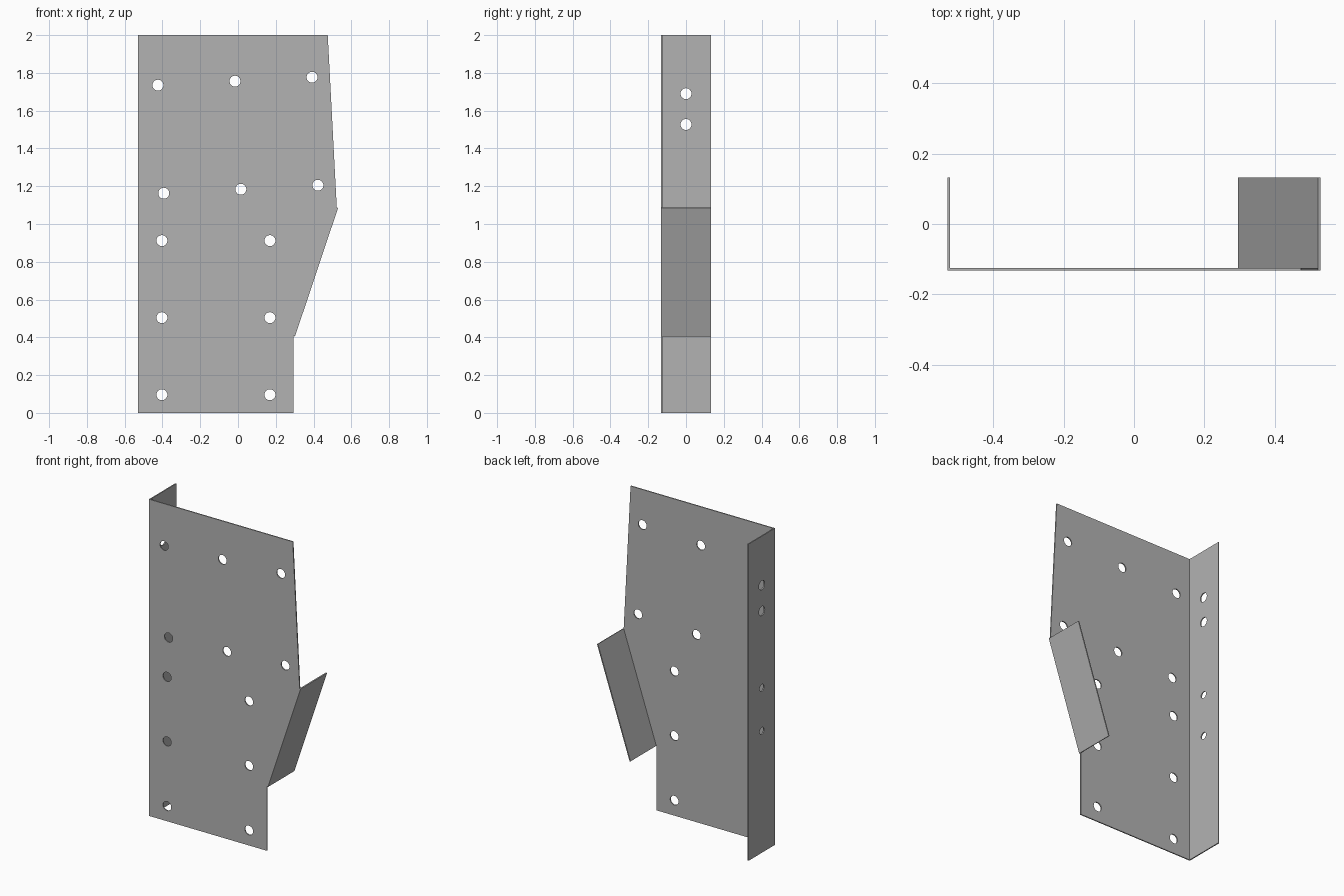
import bpy, bmesh
from math import sin, cos, tau
from mathutils import Matrix, Vector

if "Cube" in bpy.data.objects:
    bpy.data.objects.remove(bpy.data.objects["Cube"], do_unlink=True)

steel = bpy.data.materials.new("grey_steel")
steel.use_nodes = True
grey = (0.45, 0.45, 0.45, 1)
steel.diffuse_color = grey
steel.node_tree.nodes["Principled BSDF"].inputs["Base Color"].default_value = grey

T = 0.007       # sheet thickness
D = 0.132       # half depth of the bracket
W = 0.53        # half width of the bracket


def sheet(name, outline, holes, origin, u, v):
    """Flat sheet: filled outline with round holes, thickened along u x v."""
    curve = bpy.data.curves.new(name, "CURVE")
    curve.dimensions = "2D"
    curve.fill_mode = "BOTH"
    curve.extrude = T / 2
    loops = [outline]
    for a, b, r in holes:
        loops.append([(a + r * cos(tau * i / 32), b + r * sin(tau * i / 32))
                      for i in range(32)])
    for loop in loops:
        spline = curve.splines.new("POLY")
        spline.points.add(len(loop) - 1)
        for point, (a, b) in zip(spline.points, loop):
            point.co = (a, b, 0, 1)
        spline.use_cyclic_u = True

    # Turn the filled curve into a clean mesh
    temp = bpy.data.objects.new(name + "_profile", curve)
    bpy.context.collection.objects.link(temp)
    bpy.context.view_layer.update()
    graph = bpy.context.evaluated_depsgraph_get()
    mesh = bpy.data.meshes.new_from_object(temp.evaluated_get(graph))
    bpy.data.objects.remove(temp, do_unlink=True)
    bm = bmesh.new()
    bm.from_mesh(mesh)
    bmesh.ops.remove_doubles(bm, verts=bm.verts, dist=0.0001)
    bmesh.ops.recalc_face_normals(bm, faces=bm.faces)
    u, v = Vector(u), Vector(v).normalized()
    n = u.cross(v)
    axes = Matrix((u, v, n)).transposed().to_4x4()
    bm.transform(Matrix.Translation(Vector(origin) + n * T / 2) @ axes)
    for face in bm.faces:
        face.smooth = False
        face.material_index = 0
    bm.to_mesh(mesh)
    bm.free()
    mesh.materials.clear()
    mesh.materials.append(steel)
    mesh.name = name
    obj = bpy.data.objects.new(name, mesh)
    bpy.context.collection.objects.link(obj)
    return obj


# Main plate, with a skewed upper hole grid and a straight lower one
low, high = Vector((0.295, 0, 0.407)), Vector((0.523, 0, 1.087))
plate_outline = [(-W, 0), (low.x, 0), (low.x, low.z), (high.x, high.z),
                 (0.475, 2), (-W, 2)]
R = 0.029
plate_holes = [(x + 0.408 * i, z + 0.021 * i, R)
               for x, z in ((-0.424, 1.735), (-0.393, 1.163)) for i in range(3)]
plate_holes += [(x, 0.096 + 0.408 * i, R) for x in (-0.403, 0.169) for i in range(3)]
sheet("main_plate", plate_outline, plate_holes, (0, T - D, 0), (1, 0, 0), (0, 0, 1))

# Full-height side flange with two large and two small holes
side_holes = [(0, 1.69, R), (0, 1.527, R), (0, 1.042, 0.022), (0, 0.77, 0.022)]
sheet("side_flange", [(-D, 0), (D, 0), (D, 2), (-D, 2)], side_holes,
      (-W, 0, 0), (0, 1, 0), (0, 0, 1))

# Slanted flange along the sloping edge
slope = high - low
sheet("slanted_flange", [(-D, 0), (D, 0), (D, slope.length), (-D, slope.length)], [],
      low, (0, 1, 0), slope)
